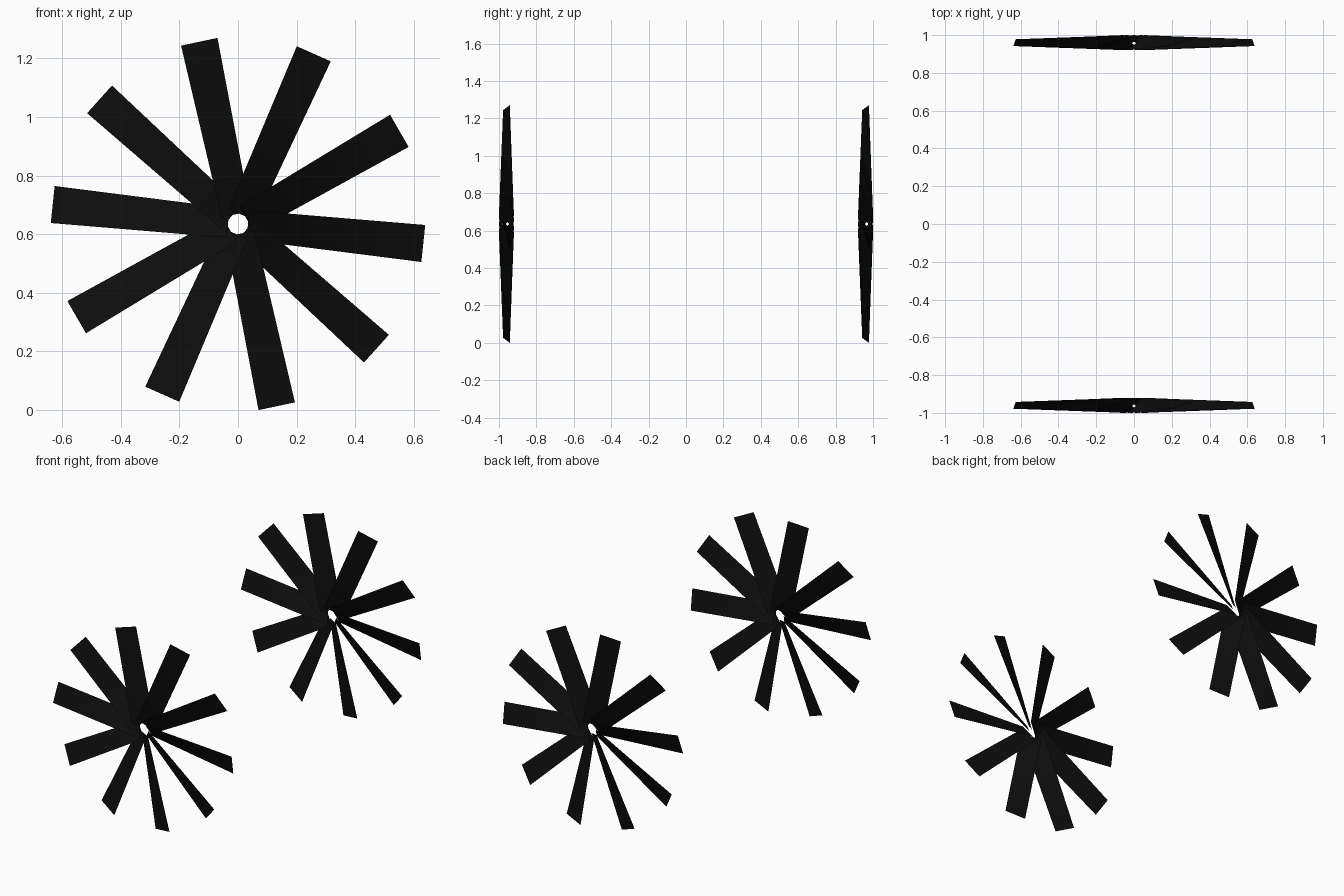
import bpy, bmesh, math
from mathutils import Matrix, Vector

if "Cube" in bpy.data.objects:
    bpy.data.objects.remove(bpy.data.objects["Cube"])

BLADES = 10
R_ROOT, R_TIP = 0.034, 0.636      # radial extent of a blade
HW_ROOT, HW_TIP = 0.0505, 0.0635  # half width seen along the axle
HD_ROOT, HD_TIP = 0.04, 0.018     # half depth along the axle (twisted pitch)
START = math.radians(-6)
HUB_Z = 0.635
SEGMENTS = 6

black = bpy.data.materials.new("black")
black.diffuse_color = (0.004, 0.004, 0.004, 1)
black.use_nodes = True
black.node_tree.nodes["Principled BSDF"].inputs["Base Color"].default_value = black.diffuse_color


def lerp(a, b, t):
    return a + (b - a) * t


def add_blade(bm, angle):
    """Thin twisted sheet running outward, pitched steeper at the root."""
    turn = Matrix.Rotation(-angle, 3, 'Y')
    rows = []
    for i in range(SEGMENTS + 1):
        t = i / SEGMENTS
        r, w, d = lerp(R_ROOT, R_TIP, t), lerp(HW_ROOT, HW_TIP, t), lerp(HD_ROOT, HD_TIP, t)
        rows.append([bm.verts.new(turn @ Vector((r, s * d, -s * w))) for s in (-1, 1)])
    for a, b in zip(rows, rows[1:]):
        bm.faces.new((a[0], a[1], b[1], b[0]))


def make_rotor(name, y):
    bm = bmesh.new()
    for k in range(BLADES):
        add_blade(bm, START + k * math.tau / BLADES)
    # Front side of every blade faces -y
    bm.normal_update()
    bmesh.ops.reverse_faces(bm, faces=[f for f in bm.faces if f.normal.y > 0])
    mesh = bpy.data.meshes.new(name)
    bm.to_mesh(mesh)
    bm.free()
    mesh.materials.append(black)
    for p in mesh.polygons:
        p.use_smooth = True
    ob = bpy.data.objects.new(name, mesh)
    ob.location = (0, y, HUB_Z)
    bpy.context.collection.objects.link(ob)


# Two identical fan wheels, one behind the other
make_rotor("front_fan_blades", -0.96)
make_rotor("rear_fan_blades", 0.96)
